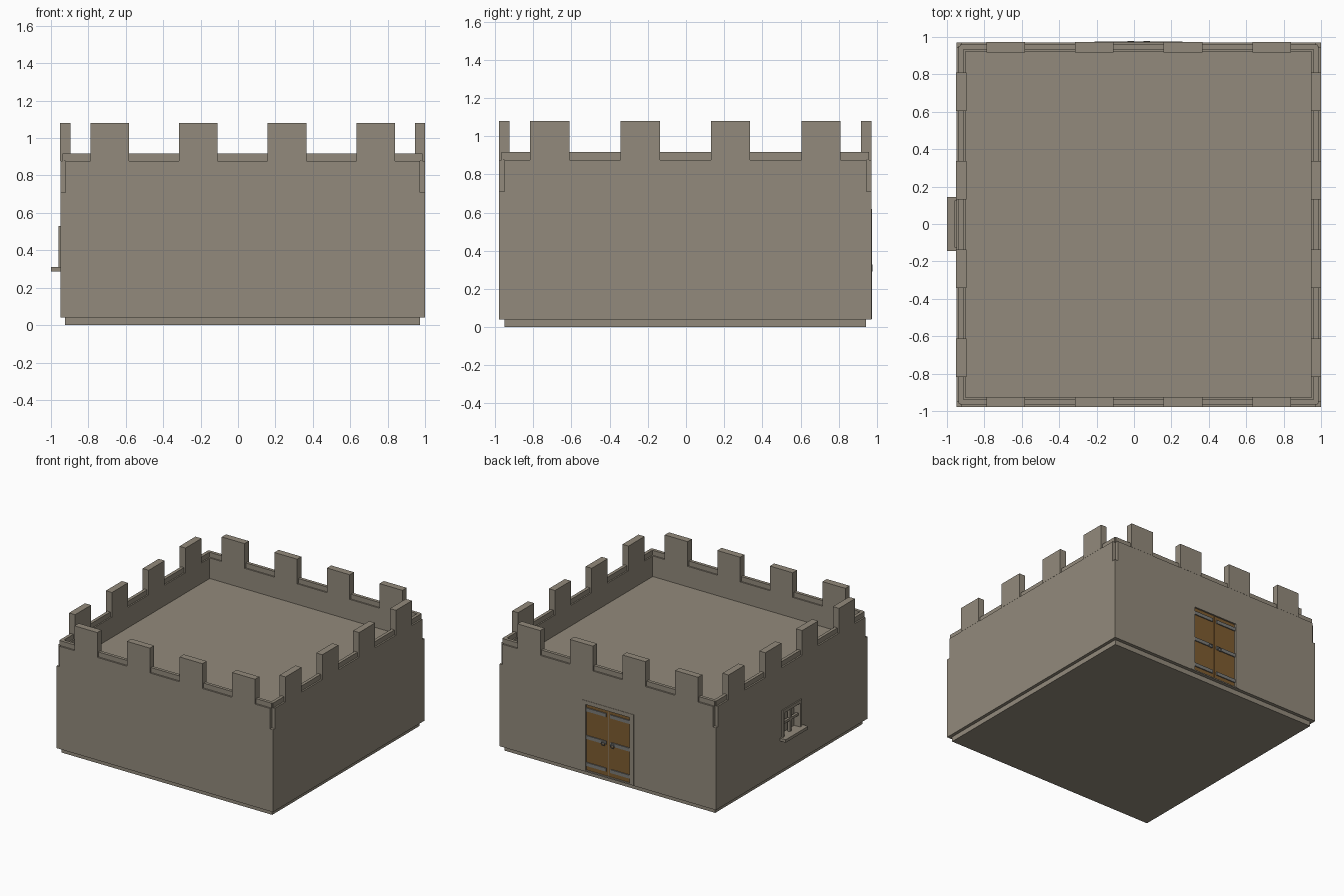
import bpy
import math

if "Cube" in bpy.data.objects:
    bpy.data.objects.remove(bpy.data.objects["Cube"])

CX, CY, H = 0.025, -0.0035, 0.975   # building centre and half width
BACK, LEFT = CY + H, CX - H         # outer faces of door wall and window wall


def material(name, rgb):
    m = bpy.data.materials.new(name)
    m.diffuse_color = (*rgb, 1)
    m.use_nodes = True
    m.node_tree.nodes["Principled BSDF"].inputs["Base Color"].default_value = m.diffuse_color
    return m


stone = material("stone", (0.29, 0.255, 0.2))
wood = material("brown wood", (0.21, 0.108, 0.03))
iron = material("grey iron", (0.2, 0.2, 0.19))


def box(name, x, y, z, mat=stone):
    """Box from (min, max) ranges on each axis."""
    bpy.ops.mesh.primitive_cube_add(size=1, location=[(a + b) / 2 for a, b in (x, y, z)])
    o = bpy.context.object
    o.name = name
    o.scale = [b - a for a, b in (x, y, z)]
    bpy.ops.object.transform_apply(location=True, rotation=False, scale=True)
    o.data.materials.append(mat)
    return o


def cut(target, x, y, z):
    c = box("cutter", x, y, z)
    c.hide_render = True
    m = target.modifiers.new("cut", "BOOLEAN")
    m.object, m.operation, m.solver = c, "DIFFERENCE", "EXACT"
    bpy.context.view_layer.objects.active = target
    bpy.ops.object.modifier_apply(modifier=m.name)
    bpy.data.objects.remove(c)


def side_box(name, side, along, out, z):
    """Box on one of four sides; along the wall, out from the centre."""
    a, o = along, out
    neg = (-o[1], -o[0])
    x, y = [(a, neg), (o, a), (a, o), (neg, a)][side]
    return box(name, (x[0] + CX, x[1] + CX), (y[0] + CY, y[1] + CY), z)


# Base and main block
box("foundation", (CX - 0.949, CX + 0.949), (CY - 0.947, CY + 0.947), (0, 0.05))
body = box("main_block", (LEFT, CX + H), (CY - H, BACK), (0.04, 0.71))
cut(body, (CX - 0.2, CX + 0.2), (BACK - 0.015, BACK + 0.1), (0.05, 0.59))
cut(body, (LEFT - 0.1, LEFT + 0.045), (-0.1, 0.1), (0.31, 0.505))

# Parapets, raised strips and merlons on all four sides
for s in range(4):
    side_box("parapet", s, (-0.948, 0.948), (H - 0.05, H), (0.71, 0.877))
    side_box("parapet_strip", s, (-0.955, 0.955), (H - 0.039, H - 0.013), (0.877, 0.917))
    for i in range(4):
        c = (i - 1.5) * 0.474
        side_box("merlon", s, (c - 0.103, c + 0.103), (H - 0.054, H + 0.001), (0.877, 1.08))

# Double door with frame, straps and handles
for k in (-1, 1):
    def span(a, b):
        return tuple(sorted((CX + k * a, CX + k * b)))
    box("door_jamb", span(0.2, 0.235), (BACK - 0.01, BACK + 0.003), (0.042, 0.62))
    box("door_leaf", span(0.002, 0.2), (BACK - 0.016, BACK - 0.011), (0.05, 0.59), wood)
    for z in (0.1, 0.32, 0.545):
        box("door_strap", span(0.02, 0.2), (BACK - 0.012, BACK - 0.003), (z - 0.014, z + 0.014), iron)
    bpy.ops.mesh.primitive_torus_add(major_segments=16, minor_segments=6, major_radius=0.015,
                                     minor_radius=0.004, rotation=(math.pi / 2, 0, 0),
                                     location=(CX + k * 0.042, BACK + 0.003, 0.31))
    bpy.context.object.name = "door_handle"
    bpy.context.object.data.materials.append(iron)
    bpy.ops.object.shade_smooth_by_angle()
box("door_lintel", (CX - 0.2, CX + 0.2), (BACK - 0.01, BACK + 0.003), (0.588, 0.62))

# Window frame, glazing bars and sill
wx = (LEFT - 0.01, LEFT + 0.01)
for k in (-1, 1):
    box("window_jamb", wx, tuple(sorted((k * 0.1, k * 0.125))), (0.31, 0.53))
box("window_head", wx, (-0.1, 0.1), (0.503, 0.53))
bars = (LEFT + 0.005, LEFT + 0.025)
box("window_bar_upright", bars, (-0.011, 0.011), (0.31, 0.505))
box("window_bar_cross", bars, (-0.1, 0.1), (0.402, 0.422))
box("window_sill", (-1.0, LEFT + 0.01), (-0.145, 0.145), (0.287, 0.311))
